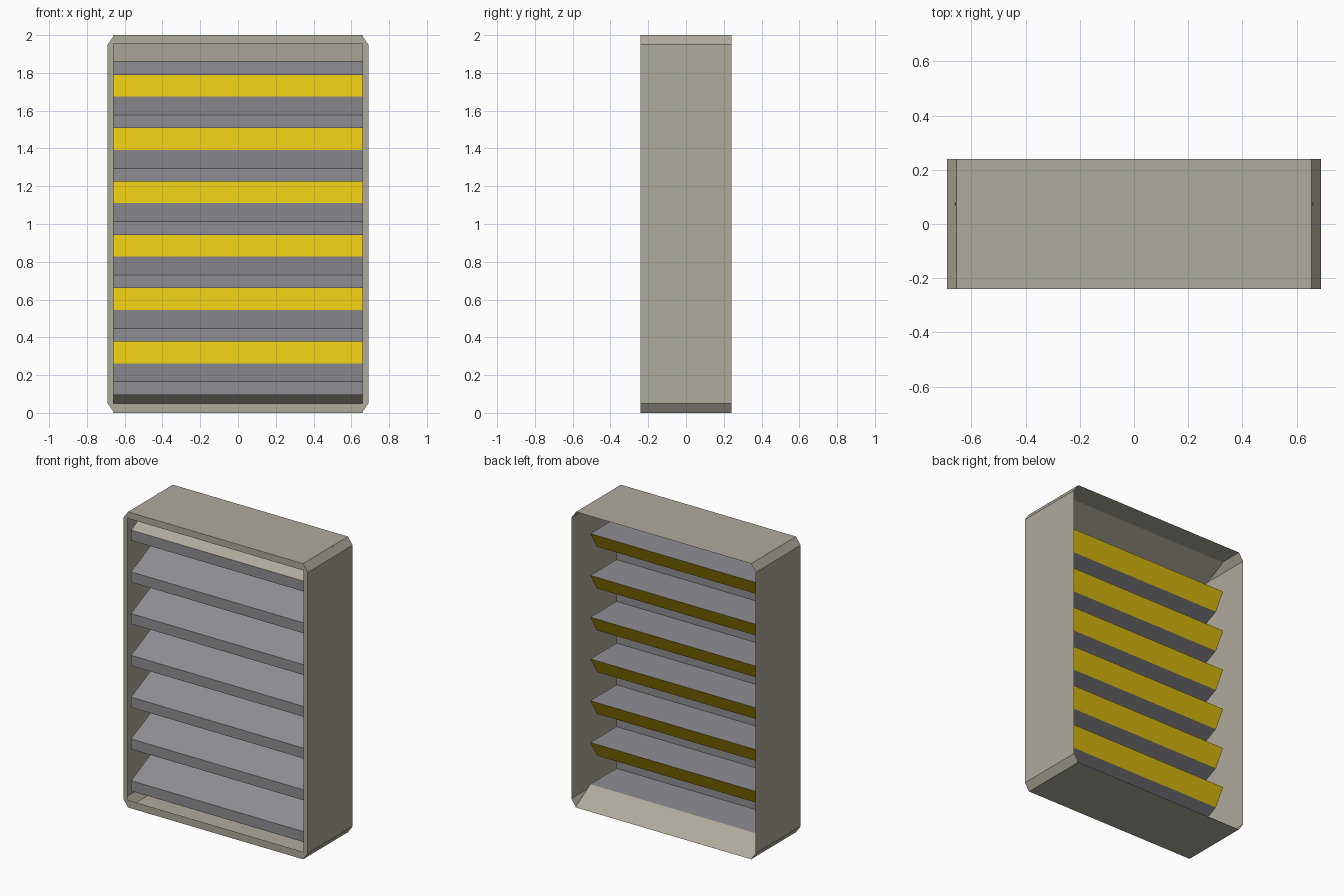
import bpy, bmesh

if "Cube" in bpy.data.objects:
    bpy.data.objects.remove(bpy.data.objects["Cube"])


def material(name, rgb):
    m = bpy.data.materials.new(name)
    m.diffuse_color = (*rgb, 1)
    m.use_nodes = True
    m.node_tree.nodes["Principled BSDF"].inputs["Base Color"].default_value = m.diffuse_color
    return m


beige = material("beige_metal", (0.43, 0.405, 0.335))
grey = material("slat_grey", (0.275, 0.268, 0.29))
yellow = material("vent_yellow", (0.75, 0.54, 0.006))


def finish(bm, name, mats):
    me = bpy.data.meshes.new(name)
    bm.to_mesh(me)
    bm.free()
    for m in mats:
        me.materials.append(m)
    ob = bpy.data.objects.new(name, me)
    bpy.context.collection.objects.link(ob)
    return ob


HALF_W, DEPTH, OPEN_W = 0.69, 0.24, 0.66

# Casing: thin eight-sided tube, open at the back
octagon = [(-0.655, 0), (0.655, 0), (HALF_W, 0.05), (HALF_W, 1.95),
           (0.655, 2), (-0.655, 2), (-HALF_W, 1.95), (-HALF_W, 0.05)]
bm = bmesh.new()
front = [bm.verts.new((x, -DEPTH, z)) for x, z in octagon]
back = [bm.verts.new((x, DEPTH, z)) for x, z in octagon]
for i in range(8):
    j = (i + 1) % 8
    bm.faces.new((front[i], front[j], back[j], back[i]))

# Front rim around the rectangular opening
inner = [bm.verts.new((x, -DEPTH, z)) for x, z in
         ((-OPEN_W, 0.05), (OPEN_W, 0.05), (OPEN_W, 1.955), (-OPEN_W, 1.955))]
for k in range(4):
    a, b = 2 * k, 2 * k + 1
    c, n = (2 * k + 2) % 8, (k + 1) % 4
    bm.faces.new((front[a], front[b], inner[n], inner[k]))
    bm.faces.new((front[b], front[c], inner[n]))
finish(bm, "casing", [beige])

# Louvre: one folded sheet of lips, plates, yellow risers and slopes
PITCH, COUNT = 0.2825, 7
profile = [(0.08, 2.0)]
slots = [0]                          # beige slope above the top lip
for i in range(COUNT):
    z = 1.86 - i * PITCH
    profile += [(-0.2, z), (-0.2, z - 0.07), (0.08, z - 0.07)]
    slots += [1, 1]                  # lip and flat plate
    if i < COUNT - 1:
        profile.append((0.01, z - 0.185))
        slots += [2, 1]              # yellow riser and slope
profile.append((DEPTH, 0.0))
slots.append(0)                      # beige ramp down to the floor

bm = bmesh.new()
left = [bm.verts.new((-OPEN_W, y, z)) for y, z in profile]
right = [bm.verts.new((OPEN_W, y, z)) for y, z in profile]
for i, slot in enumerate(slots):
    f = bm.faces.new((left[i], left[i + 1], right[i + 1], right[i]))
    f.material_index = slot
finish(bm, "louvre_sheet", [beige, grey, yellow])
